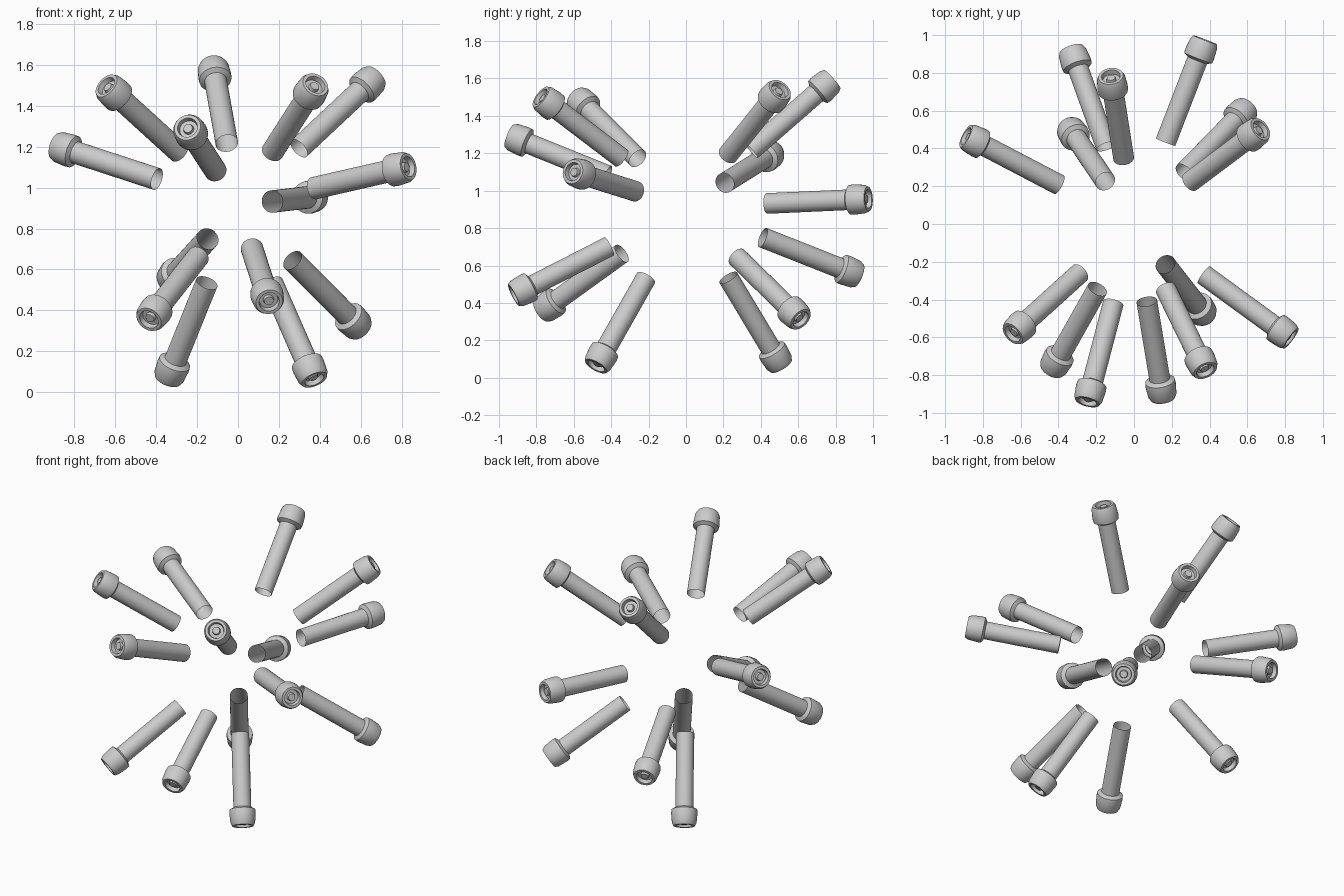
import bpy, bmesh, math
from mathutils import Vector

if "Cube" in bpy.data.objects:
    bpy.data.objects.remove(bpy.data.objects["Cube"])

CENTRE = Vector((0, 0, 0.912))

# Centre of each bolt head; every bolt points away from CENTRE
HEADS = [
    (-0.85, 0.445, 1.19), (-0.32, 0.89, 0.56), (-0.12, 0.765, 1.58),
    (-0.33, 0.49, 0.095), (0.365, 0.945, 0.955), (0.585, 0.60, 0.325),
    (0.66, 0.495, 1.53), (-0.63, -0.57, 1.485), (-0.42, -0.745, 0.375),
    (-0.245, -0.935, 1.29), (0.15, -0.905, 0.45), (0.38, -0.78, 1.505),
    (0.365, -0.47, 0.08), (0.845, -0.615, 1.105),
]

# (radius, distance from CENTRE): open shank, flared head, recess with pin
PROFILE = [
    (0.055, 0.465), (0.055, 0.93), (0.079, 0.943), (0.081, 0.965),
    (0.076, 1.025), (0.066, 1.046), (0.050, 1.046), (0.045, 1.020),
    (0.026, 1.020), (0.022, 1.036), (0.0, 1.036),
]


def make_bolt_mesh(segments=32):
    bm = bmesh.new()
    verts = [bm.verts.new((r, 0, z)) for r, z in PROFILE]
    edges = [bm.edges.new(pair) for pair in zip(verts, verts[1:])]
    bmesh.ops.spin(bm, geom=verts + edges, cent=(0, 0, 0), axis=(0, 0, 1),
                   angle=math.tau, steps=segments, use_duplicate=False)
    bmesh.ops.remove_doubles(bm, verts=bm.verts, dist=1e-5)
    bmesh.ops.recalc_face_normals(bm, faces=bm.faces)
    # outward normals on the shank
    f = max(bm.faces, key=lambda f: f.calc_area())
    c = f.calc_center_median()
    if f.normal.x * c.x + f.normal.y * c.y < 0:
        bmesh.ops.reverse_faces(bm, faces=bm.faces)
    mesh = bpy.data.meshes.new("bolt")
    bm.to_mesh(mesh)
    bm.free()
    return mesh


# Radiating burst of identical bolts
mesh = make_bolt_mesh()
for i, head in enumerate(HEADS):
    bolt = bpy.data.objects.new(f"bolt_{i + 1}", mesh)
    bpy.context.collection.objects.link(bolt)
    bolt.location = CENTRE
    direction = Vector(head) - CENTRE
    bolt.rotation_mode = 'QUATERNION'
    bolt.rotation_quaternion = direction.to_track_quat('Z', 'Y')

# Smooth sides with crisp rims
first = bpy.data.objects["bolt_1"]
bpy.context.view_layer.objects.active = first
first.select_set(True)
bpy.ops.object.shade_smooth_by_angle(angle=math.radians(30))
